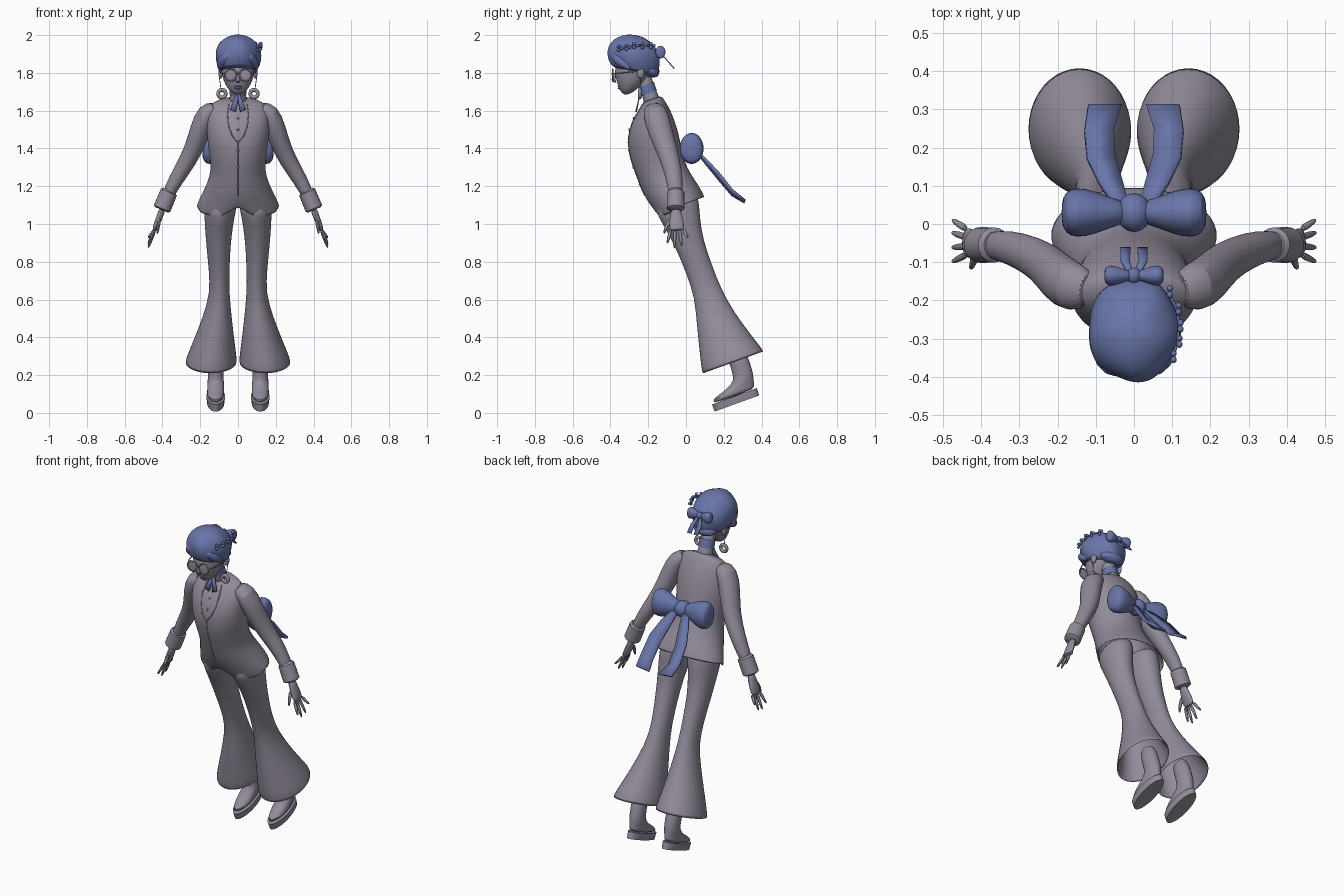
import bpy, bmesh, math
from math import sin, cos, pi, radians
from mathutils import Vector
from mathutils.bvhtree import BVHTree

if "Cube" in bpy.data.objects:
    bpy.data.objects.remove(bpy.data.objects["Cube"])

LEAN = radians(20)
made = []


def material(name, rgb):
    m = bpy.data.materials.new(name)
    m.use_nodes = True
    m.diffuse_color = (*rgb, 1)
    m.node_tree.nodes["Principled BSDF"].inputs["Base Color"].default_value = (*rgb, 1)
    return m


GREY = material("mauve grey", (.29, .26, .325))
BLUE = material("ribbon blue", (.14, .18, .40))


def finish(name, bm, mat, subdiv=0, thick=0):
    bmesh.ops.recalc_face_normals(bm, faces=bm.faces)
    mesh = bpy.data.meshes.new(name)
    bm.to_mesh(mesh)
    bm.free()
    obj = bpy.data.objects.new(name, mesh)
    bpy.context.collection.objects.link(obj)
    mesh.materials.append(mat)
    if thick:
        obj.modifiers.new("thickness", 'SOLIDIFY').thickness = thick
    if subdiv:
        mod = obj.modifiers.new("smooth", 'SUBSURF')
        mod.levels = mod.render_levels = subdiv
    made.append(obj)
    return obj


def loft(name, rings, mat, sides=20, caps=(True, True), subdiv=1, thick=0, warp=None):
    """Skin a list of (centre, side vector, depth vector) rings."""
    bm = bmesh.new()
    loops = []
    for i, (c, u, v) in enumerate(rings):
        loop = []
        for k in range(sides):
            a = 2 * pi * k / sides
            p = c + u * cos(a) + v * sin(a)
            loop.append(bm.verts.new(warp(i, a, p, c) if warp else p))
        loops.append(loop)
    for lo, hi in zip(loops, loops[1:]):
        for k in range(sides):
            n = (k + 1) % sides
            bm.faces.new((lo[k], lo[n], hi[n], hi[k]))
    if caps[0]:
        bm.faces.new(loops[0])
    if caps[1]:
        bm.faces.new(loops[-1])
    return finish(name, bm, mat, subdiv, thick)


def stack(name, rows, mat, x=0, tilt=LEAN, **kw):
    """Rows of (y, z, half width, half depth) with rings tilted about x."""
    rings = [(Vector((x, y, z)), Vector((rx, 0, 0)), Vector((0, cos(tilt), sin(tilt))) * ry)
             for y, z, rx, ry in rows]
    return loft(name, rings, mat, **kw)


def limb(name, pts, radii, mat, **kw):
    """Tube along a path; radii are (across, along y)."""
    pts = [Vector(p) for p in pts]
    rings = []
    for i, p in enumerate(pts):
        t = pts[min(i + 1, len(pts) - 1)] - pts[max(i - 1, 0)]
        u = Vector((0, 1, 0)).cross(t).normalized()
        v = t.cross(u).normalized()
        rings.append((p, u * radii[i][0], v * radii[i][1]))
    return loft(name, rings, mat, **kw)


def ribbon(name, pts, widths, mat, thick=.012):
    bm = bmesh.new()
    pairs = [[bm.verts.new((p[0] + s * w, p[1], p[2] + s * p[3])) for s in (-1, 1)]
             for p, w in zip(pts, widths)]
    for a, b in zip(pairs, pairs[1:]):
        bm.faces.new((a[0], a[1], b[1], b[0]))
    return finish(name, bm, mat, 0, thick)


def wire(name, pts, r, mat, cyclic=False):
    cu = bpy.data.curves.new(name, 'CURVE')
    cu.dimensions = '3D'
    cu.bevel_depth, cu.bevel_resolution, cu.use_fill_caps = r, 2, True
    sp = cu.splines.new('POLY')
    sp.points.add(len(pts) - 1)
    for q, p in zip(sp.points, pts):
        q.co = (*p, 1)
    sp.use_cyclic_u = cyclic
    obj = bpy.data.objects.new(name, cu)
    cu.materials.append(mat)
    bpy.context.collection.objects.link(obj)


def hoop(name, c, radius, r, mat):
    wire(name, [(c[0] + radius * cos(k * pi / 12), c[1], c[2] + radius * sin(k * pi / 12))
                for k in range(24)], r, mat, True)


def ball(name, c, size, mat):
    bm = bmesh.new()
    bmesh.ops.create_uvsphere(bm, u_segments=16, v_segments=10, radius=1)
    for v in bm.verts:
        v.co = Vector([a * b for a, b in zip(v.co, size)]) + Vector(c)
    return finish(name, bm, mat)


def bow(name, c, size):
    """Knot with two puffed loops; size is the half span."""
    cx, cy, cz = c
    steps = ((.1, .16, .2), (.3, .2, .26), (.55, .31, .39), (.8, .36, .47), (.95, .29, .39), (1, .14, .2))
    for s, side in ((1, "left"), (-1, "right")):
        limb(f"{name}_{side}_loop", [(cx + s * t * size, cy, cz) for t, _, _ in steps],
             [(h * size, d * size) for _, d, h in steps], BLUE, sides=16)
    ball(name + "_knot", c, (size * .24, size * .27, size * .25), BLUE)


# Waistcoat with a pointed front hem
def hem(i, a, p, c):
    if i == 0 and sin(a) < -.3:
        lift = max(0, .09 - abs(p.x)) * .7 - .018
        p = p + Vector((0, -.4, 1)) * lift
    return p


vest = stack("waistcoat", [(-.03, 1.095, .222, .138), (-.06, 1.15, .195, .14), (-.1, 1.21, .165, .138),
                           (-.135, 1.29, .138, .13), (-.165, 1.4, .158, .143), (-.185, 1.5, .168, .135),
                           (-.19, 1.58, .165, .108), (-.18, 1.64, .15, .065), (-.18, 1.665, .07, .052)],
             GREY, sides=32, caps=(False, True), thick=.006, warp=hem)

# Front edges and buttons laid on the waistcoat
bpy.context.view_layer.update()
tree = BVHTree.FromObject(vest, bpy.context.evaluated_depsgraph_get())


def on_front(x, z, gap=.001):
    hit = tree.ray_cast(Vector((x, -1, z)), Vector((0, 1, 0)))[0]
    return (x, (hit.y if hit else -.24) - gap, z)


for s, side in ((1, "left"), (-1, "right")):
    edge = [(.048, 1.635), (.056, 1.58), (.05, 1.52), (.03, 1.465), (0, 1.43)]
    wire(side + "_front_edge", [on_front(s * x, z) for x, z in edge], .003, GREY)
wire("front_closure", [on_front(0, 1.43 - k * .04) for k in range(8)], .002, GREY)
for z in (1.56, 1.5, 1.39, 1.3, 1.21):
    ball("button", on_front(0, z), (.007, .005, .007), GREY)

# Arms, cuffs and hands
for s, side in ((1, "left"), (-1, "right")):
    limb(side + "_arm", [(s * x, y, z) for x, y, z in (
        (.11, -.175, 1.625), (.165, -.165, 1.595), (.2, -.14, 1.5), (.235, -.1, 1.39),
        (.3, -.068, 1.28), (.355, -.055, 1.19), (.405, -.055, 1.07))],
        [(.03, .045), (.058, .068), (.056, .066), (.05, .056), (.043, .048), (.036, .04), (.022, .028)], GREY)
    limb(side + "_cuff", [(s * x, -.055, z) for x, z in ((.362, 1.175), (.366, 1.168), (.402, 1.082), (.405, 1.075))],
         [(.036, .036), (.046, .046), (.047, .047), (.036, .036)], GREY, subdiv=0)
    limb(side + "_palm", [(s * x, y, z) for x, y, z in (
        (.4, -.055, 1.08), (.412, -.053, 1.045), (.43, -.05, 1), (.444, -.048, .96))],
        [(.02, .026), (.017, .032), (.017, .042), (.012, .04)], GREY, sides=12)
    for k, (root, tip, low) in enumerate(((-.08, -.1, .895), (-.058, -.062, .868), (-.035, -.022, .88), (-.014, .012, .925))):
        limb(f"{side}_finger", [(s * .438, root, .975), (s * .458, (root + tip) / 2, (low + .97) / 2), (s * .478, tip, low)],
             [(.01, .011), (.009, .01), (.006, .006)], GREY, sides=8)
    limb(side + "_thumb", [(s * .415, -.075, 1.03), (s * .422, -.105, .99), (s * .428, -.117, .945)],
         [(.012, .014), (.01, .011), (.006, .006)], GREY, sides=8)

    # Flared trousers, open at the hem
    rows = [(.25, .265, .142, .178), (.21, .36, .115, .147), (.155, .5, .078, .105), (.115, .635, .051, .074),
            (.07, .76, .055, .072), (.02, .89, .065, .076), (-.015, 1, .076, .095), (-.04, 1.08, .086, .118),
            (-.06, 1.15, .09, .118)]
    centres = (.143, .13, .11, .097, .1, .104, .101, .094, .088)
    rings = [(Vector((s * x, y, z)), Vector((rx, 0, 0)), Vector((0, cos(LEAN), sin(LEAN))) * ry)
             for (y, z, rx, ry), x in zip(rows, centres)]
    loft(side + "_trouser_leg", rings, GREY, caps=(False, True), thick=.01)

    # Ankle and platform shoe
    stack(side + "_shoe", [(.27, .05, .045, .125), (.256, .088, .05, .126)], GREY, x=s * .118, sides=28, subdiv=0)
    stack(side + "_boot", [(.256, .086, .046, .122), (.25, .11, .046, .119), (.272, .135, .045, .094),
                           (.29, .158, .044, .072), (.305, .187, .042, .055), (.293, .24, .042, .052),
                           (.25, .36, .046, .054)], GREY, x=s * .118)

# Neck, choker and neck ribbons
stack("neck", [(-.175, 1.63, .055, .05), (-.19, 1.68, .042, .04), (-.205, 1.72, .039, .038),
               (-.24, 1.82, .045, .045)], GREY)
stack("choker", [(-.196, 1.69, .046, .044), (-.21, 1.738, .045, .043)], BLUE, sides=28, subdiv=0)
for s, side in ((1, "left"), (-1, "right")):
    low = on_front(s * .026, 1.6, .014)
    ribbon(side + "_neck_ribbon", [(s * .004, -.248, 1.69, 0), (s * .014, -.256, 1.645, 0), (*low, s * .006)],
           (.007, .012, .015), BLUE, .006)

# Head and face
stack("head", [(-.302, 1.688, .02, .018), (-.292, 1.708, .046, .05), (-.276, 1.745, .071, .085),
               (-.272, 1.79, .086, .102), (-.27, 1.84, .093, .117), (-.27, 1.91, .088, .11)], GREY, sides=24)
limb("nose", [(0, -.374, 1.8), (0, -.383, 1.775), (0, -.384, 1.758), (0, -.37, 1.75)],
     [(.006, .006), (.011, .012), (.014, .013), (.008, .006)], GREY, sides=10)
for z in (1.729, 1.719):
    ball("lip", (0, -.352, z), (.022, .01, .006), GREY)

# Round glasses, ears and drop earrings
wire("glasses_bridge", [(-.012, -.392, 1.795), (.012, -.392, 1.795)], .004, GREY)
for s, side in ((1, "left"), (-1, "right")):
    hoop(side + "_glasses_rim", (s * .039, -.388, 1.788), .031, .004, GREY)
    ball(side + "_lens", (s * .039, -.388, 1.788), (.03, .003, .03), GREY)
    wire(side + "_temple", [(s * .07, -.388, 1.795), (s * .092, -.34, 1.8), (s * .097, -.24, 1.81)], .003, GREY)
    ball(side + "_ear", (s * .092, -.24, 1.8), (.012, .02, .03), GREY)
    wire(side + "_earring_wire", [(s * .1, -.24, 1.785), (s * .09, -.243, 1.715)], .002, GREY)
    hoop(side + "_earring", (s * .085, -.245, 1.69), .02, .01, GREY)


# Swept hair with wavy locks
def waves(i, a, p, c):
    return c + (p - c) * (1 + .035 * sin(5 * a + i * .8))


stack("hair", [(-.27, 1.8, .075, .09), (-.278, 1.815, .104, .128), (-.278, 1.865, .122, .142),
               (-.274, 1.915, .122, .14), (-.268, 1.957, .1, .115), (-.265, 1.985, .065, .072),
               (-.265, 2, .025, .03)], BLUE, tilt=-radians(11), sides=32, warp=waves)
for s, side, x in ((1, "left", .02), (-1, "right", .03)):
    limb(side + "_fringe_lock", [(s * x, -.38, 1.915), (s * .06, -.375, 1.885), (s * .09, -.335, 1.85), (s * .1, -.29, 1.82)],
         [(.015, .02), (.03, .03), (.028, .028), (.008, .01)], BLUE, sides=12)
stack("nape_hair", [(-.175, 1.775, .03, .02), (-.185, 1.79, .07, .045), (-.2, 1.84, .1, .065)], BLUE, tilt=0)

# Floral sprig on the left side of the hair
sprig = [(.1, -.35, 1.93), (.115, -.31, 1.935), (.118, -.27, 1.945), (.113, -.225, 1.945), (.09, -.18, 1.945)]
wire("sprig_stem", sprig, .004, BLUE)
for x, y, z in sprig:
    for k in range(3):
        a = 2 * pi * k / 3
        ball("sprig_leaf", (x + .004, y + .011 * cos(a), z + .011 * sin(a)), (.008, .009, .009), BLUE)

# Hair bow and sash bow with trailing ribbons
bow("hair_bow", (0, -.135, 1.91), .078)
bow("sash_bow", (0, .03, 1.4), .19)
for s, side in ((1, "left"), (-1, "right")):
    ribbon(side + "_hair_ribbon", [(s * .01, -.125, 1.9, 0), (s * .023, -.095, 1.865, 0), (s * .022, -.06, 1.825, 0)],
           (.008, .012, .013), BLUE, .006)
    ribbon(side + "_sash_ribbon", [(s * .035, .06, 1.39, 0), (s * .06, .115, 1.33, s * .01), (s * .085, .18, 1.255, s * .015),
                                   (s * .09, .25, 1.17, s * .012), (s * .075, .315, 1.125, s * .005)],
           (.02, .03, .036, .038, .044), BLUE, .014)

# Shade smoothly while keeping hard edges
bpy.ops.object.select_all(action='DESELECT')
for obj in made:
    obj.select_set(True)
bpy.context.view_layer.objects.active = vest
bpy.ops.object.shade_smooth_by_angle(angle=radians(40))
